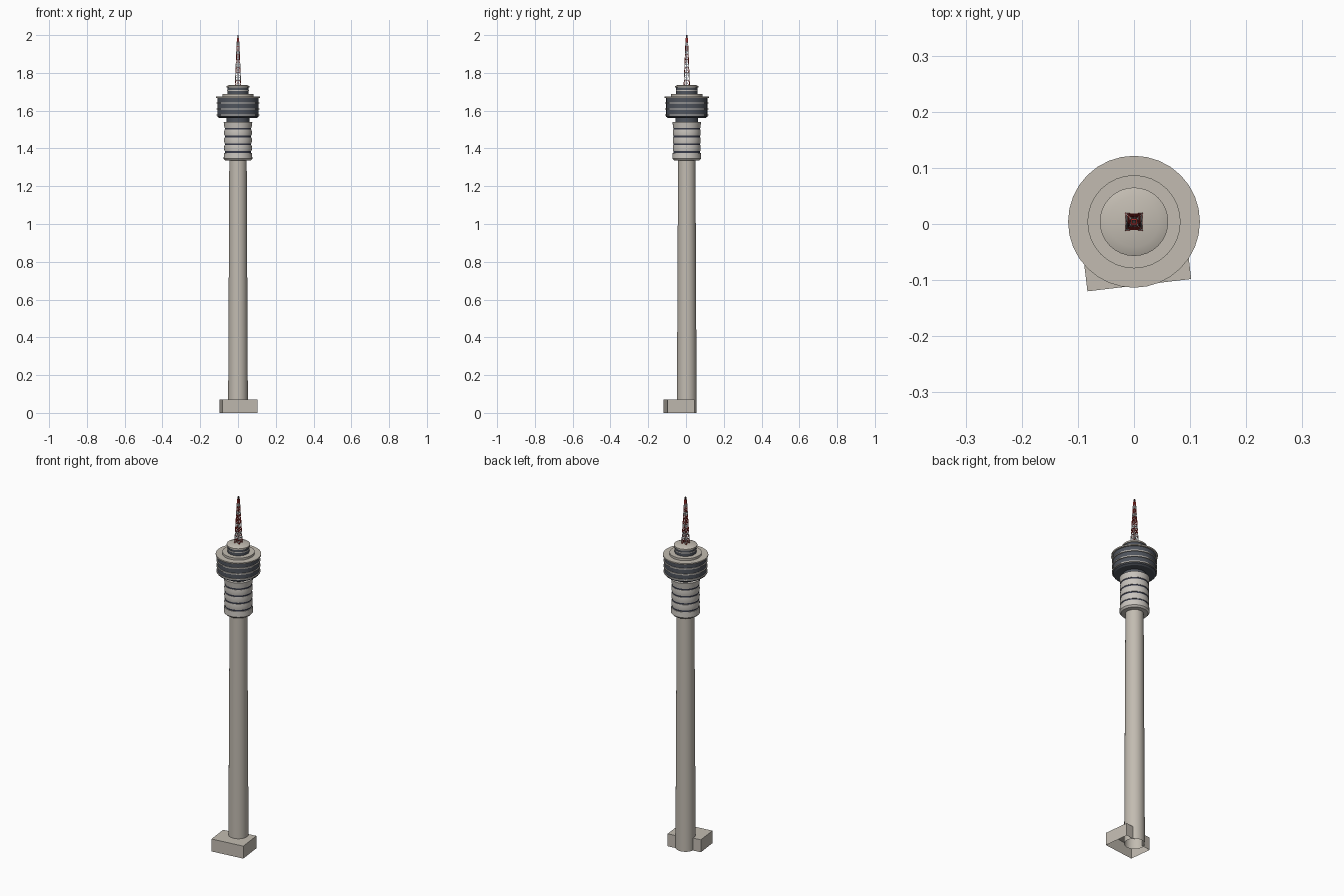
import bpy, bmesh, math
from mathutils import Vector, Matrix

cube = bpy.data.objects.get("Cube")
if cube:
    bpy.data.objects.remove(cube, do_unlink=True)

CY = 0.004      # tower axis offset in y
SIDES = 32


def make_material(name, rgb):
    m = bpy.data.materials.new(name)
    m.use_nodes = True
    m.diffuse_color = (*rgb, 1)
    m.node_tree.nodes["Principled BSDF"].inputs["Base Color"].default_value = (*rgb, 1)
    return m


concrete = make_material("concrete", (0.54, 0.50, 0.44))
panel = make_material("light panel", (0.58, 0.55, 0.51))
slate = make_material("slate glass", (0.08, 0.09, 0.11))
navy = make_material("dark window strip", (0.04, 0.045, 0.07))
red = make_material("mast red", (0.42, 0.03, 0.025))
white = make_material("mast white", (0.75, 0.75, 0.75))
black = make_material("mast tip dark", (0.05, 0.03, 0.03))


def finish(name, bm, mats, smooth=False):
    me = bpy.data.meshes.new(name)
    bm.to_mesh(me)
    bm.free()
    for m in mats:
        me.materials.append(m)
    ob = bpy.data.objects.new(name, me)
    bpy.context.scene.collection.objects.link(ob)
    if smooth:
        bpy.ops.object.select_all(action='DESELECT')
        ob.select_set(True)
        bpy.context.view_layer.objects.active = ob
        bpy.ops.object.shade_smooth_by_angle(angle=math.radians(30))
    return ob


def lathe(name, profile, mats, pick=lambda i: 0):
    """Spin (radius, z) points, listed upward, around the tower axis."""
    bm = bmesh.new()
    rings = []
    for r, z in profile:
        angles = [math.tau * k / SIDES for k in range(SIDES)]
        rings.append([bm.verts.new((r * math.cos(a), CY + r * math.sin(a), z)) for a in angles])
    for i, (lo, hi) in enumerate(zip(rings, rings[1:])):
        for j in range(SIDES):
            k = (j + 1) % SIDES
            bm.faces.new((lo[j], lo[k], hi[k], hi[j])).material_index = pick(i)
    bmesh.ops.remove_doubles(bm, verts=bm.verts, dist=1e-5)
    return finish(name, bm, mats, True)


# Entrance building: open underneath, notched around the shaft
outline = [(-0.083, -0.12), (0.102, -0.098), (0.085, 0.044),
           (0.027, 0.037), (-0.04, 0.013), (-0.098, 0.006)]
bm = bmesh.new()
low = [bm.verts.new((x, y, 0)) for x, y in outline]
top = [bm.verts.new((x, y, 0.071)) for x, y in outline]
bm.faces.new(top)
for i in range(len(outline)):
    if i != 3:      # this side lies inside the shaft
        j = (i + 1) % len(outline)
        bm.faces.new((low[i], low[j], top[j], top[i]))
finish("entrance_building", bm, [concrete])

# Shaft
lathe("shaft", [(0.0525, 0), (0.0505, 0.39), (0.046, 1.35)], [concrete])

# Lower pod: bulging panels split by recessed window strips
pod = [(0.045, 1.335), (0.068, 1.337), (0.076, 1.346), (0.074, 1.377)]
strips = []
for k in range(4):
    z = 1.377 + k * 0.041
    strips.append(len(pod))
    pod += [(0.070, z), (0.070, z + 0.009), (0.072, z + 0.009),
            (0.074, z + 0.025), (0.072, z + 0.041)]
pod[-1] = (0.076, 1.541)
pod.append((0.0, 1.541))
lathe("lower_pod", pod, [panel, navy], lambda i: int(i in strips))

# Neck between the pods
lathe("pod_neck", [(0.060, 1.54), (0.060, 1.57)], [slate])

# Upper pod: glass drum, ledges and roof
lathe("upper_pod_glass", [(0.0, 1.562), (0.100, 1.562), (0.109, 1.568), (0.109, 1.672)], [slate])
for n, z in enumerate((1.575, 1.606, 1.638)):
    lathe(f"pod_ledge_{n + 1}", [(0.108, z), (0.114, z), (0.114, z + 0.006), (0.108, z + 0.006)], [panel])
lathe("upper_pod_roof", [(0.0, 1.668), (0.1175, 1.668), (0.1175, 1.675), (0.083, 1.675),
                         (0.083, 1.687), (0.0, 1.687)], [concrete])

# Top cabin with its light band and cap
lathe("top_cabin", [(0.056, 1.685), (0.056, 1.704), (0.058, 1.704), (0.058, 1.709),
                    (0.056, 1.709), (0.056, 1.724)], [slate, panel], lambda i: int(1 <= i <= 3))
lathe("cabin_cap", [(0.0, 1.722), (0.061, 1.722), (0.061, 1.730), (0.045, 1.737), (0.0, 1.737)], [concrete])


# Lattice mast
def beam(bm, a, b, width, mat):
    a, b = Vector(a), Vector(b)
    d = b - a
    rot = d.to_track_quat('Z', 'Y').to_matrix().to_4x4()
    mtx = Matrix.Translation((a + b) / 2) @ rot @ Matrix.Diagonal((width, width, d.length, 1))
    verts = bmesh.ops.create_cube(bm, size=1, matrix=mtx)["verts"]
    for f in {f for v in verts for f in v.link_faces}:
        f.material_index = mat


def corners(h, z):
    return [(sx * h, CY + sy * h, z) for sx, sy in ((-1, -1), (1, -1), (1, 1), (-1, 1))]


bm = bmesh.new()
BAYS = 10
MAST_LOW, MAST_HIGH = 1.735, 1.965
for n in range(BAYS):
    t0, t1 = n / BAYS, (n + 1) / BAYS
    lo = corners(0.0145 - 0.0095 * t0, MAST_LOW + (MAST_HIGH - MAST_LOW) * t0)
    hi = corners(0.0145 - 0.0095 * t1, MAST_LOW + (MAST_HIGH - MAST_LOW) * t1)
    color = 0 if n in (0, 3, 5, 6, 8) else 1
    for i in range(4):
        j = (i + 1) % 4
        beam(bm, lo[i], hi[i], 0.003, color)
        beam(bm, lo[i], lo[j], 0.002, 0)
        beam(bm, lo[i], hi[j], 0.0018, color)
        beam(bm, lo[j], hi[i], 0.0018, color)
finish("lattice_mast", bm, [red, white])

bm = bmesh.new()
beam(bm, (0, CY, 1.737), (0, CY, MAST_HIGH), 0.003, 0)
finish("mast_core", bm, [white])

bm = bmesh.new()
beam(bm, (0, CY, 1.96), (0, CY, 1.985), 0.011, 0)
beam(bm, (0, CY, 1.985), (0, CY, 2.0), 0.007, 1)
finish("mast_tip", bm, [red, black])
